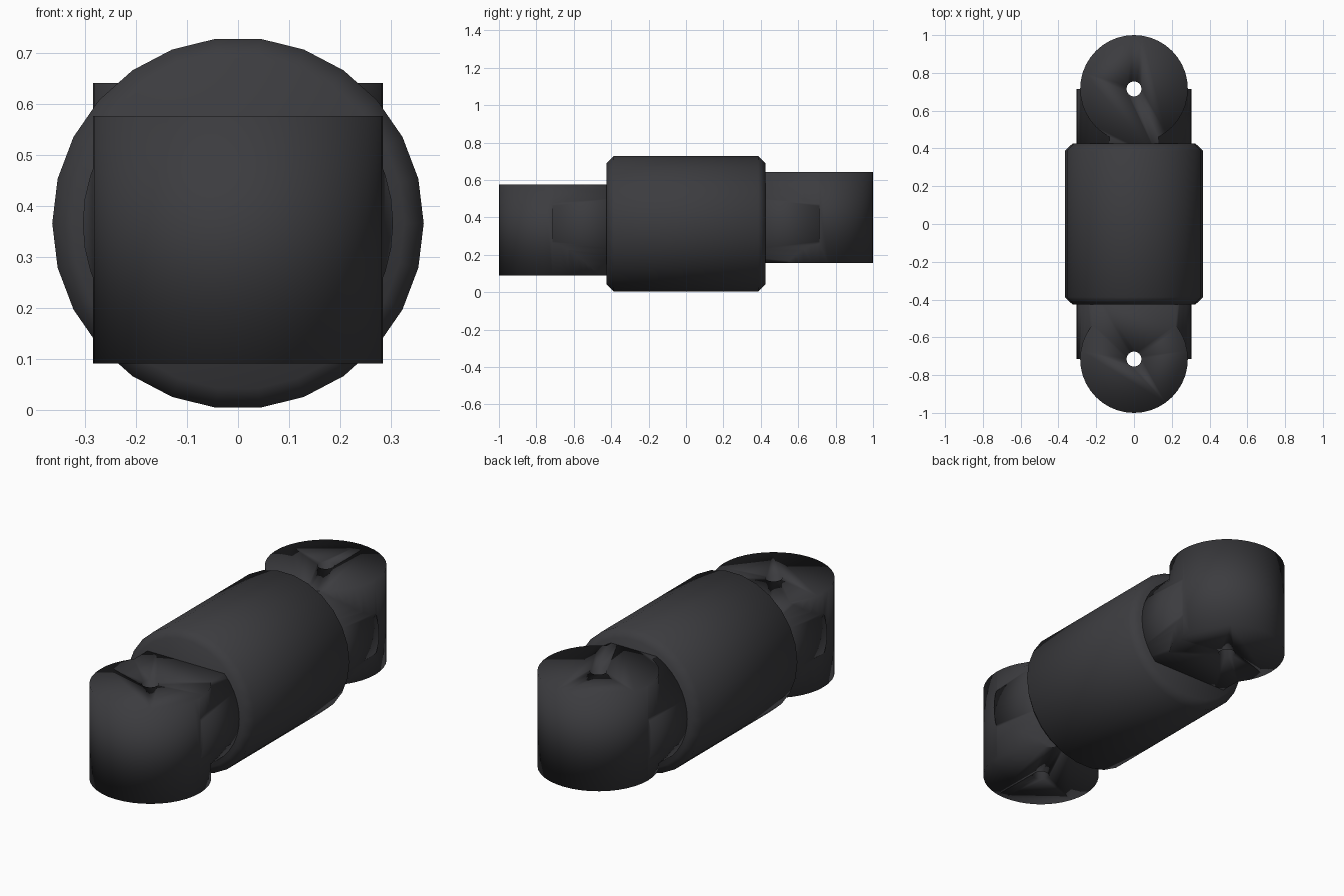
import bpy, math
from mathutils import Matrix

if "Cube" in bpy.data.objects:
    bpy.data.objects.remove(bpy.data.objects["Cube"])

AXIS_Z = 0.366          # height of the long axis
PIN_Y = 0.715           # distance of each pin hole from the middle

mat = bpy.data.materials.new("dark_rubber")
mat.diffuse_color = (0.045, 0.045, 0.05, 1)
mat.use_nodes = True
mat.node_tree.nodes["Principled BSDF"].inputs["Base Color"].default_value = mat.diffuse_color


def cylinder(name, radius, depth, sides, loc, along_y=False):
    rot = (math.pi / 2, 0, 0) if along_y else (0, 0, 0)
    bpy.ops.mesh.primitive_cylinder_add(vertices=sides, radius=radius, depth=depth,
                                        location=loc, rotation=rot)
    ob = bpy.context.object
    ob.name = name
    bpy.ops.object.transform_apply(location=True, rotation=True, scale=True)
    return ob


def boolean(ob, other, operation):
    other.hide_render = True
    mod = ob.modifiers.new(operation, 'BOOLEAN')
    mod.object, mod.operation, mod.solver = other, operation, 'EXACT'
    bpy.context.view_layer.objects.active = ob
    bpy.ops.object.modifier_apply(modifier=mod.name)
    bpy.data.objects.remove(other)


def finish(ob):
    ob.data.materials.clear()
    ob.data.materials.append(mat)
    ob.data.shade_smooth()


# Barrel: 26-sided cylinder along y with chamfered rims
barrel = cylinder("barrel", 0.365, 0.85, 26, (0, 0, 0), True)
# put a vertex on the x axis so the top is a flat facet
barrel.data.transform(Matrix.Rotation(math.pi / 2, 4, 'Y'))
barrel.data.transform(Matrix.Translation((0, 0, AXIS_Z)))
bev = barrel.modifiers.new("chamfer", 'BEVEL')
bev.width, bev.segments, bev.limit_method, bev.angle_limit = 0.038, 1, 'ANGLE', math.radians(60)
bpy.context.view_layer.objects.active = barrel
bpy.ops.object.modifier_apply(modifier=bev.name)
finish(barrel)

# Front lug: upright disc joined to a round neck, trimmed flat, with a pin hole
lug = cylinder("front_lug", 0.285, 1.2, 40, (0, -PIN_Y, AXIS_Z))
neck = cylinder("neck", 0.305, PIN_Y - 0.35, 40, (0, -(PIN_Y + 0.35) / 2, AXIS_Z), True)
boolean(lug, neck, 'UNION')
bpy.ops.mesh.primitive_cube_add(size=1, location=(0, -0.7, (0.09 + 0.577) / 2))
slab = bpy.context.object
slab.scale = (2, 1, 0.577 - 0.09)
bpy.context.view_layer.update()
boolean(lug, slab, 'INTERSECT')
pin = cylinder("pin", 0.04, 2, 16, (0, -PIN_Y, AXIS_Z))
boolean(lug, pin, 'DIFFERENCE')
finish(lug)

# Back lug: the front lug turned half a turn about the x axis through the barrel
back = lug.copy()
back.data = lug.data.copy()
back.name = "back_lug"
bpy.context.collection.objects.link(back)
back.data.transform(Matrix.Translation((0, 0, AXIS_Z)) @ Matrix.Rotation(math.pi, 4, 'X')
                    @ Matrix.Translation((0, 0, -AXIS_Z)))
